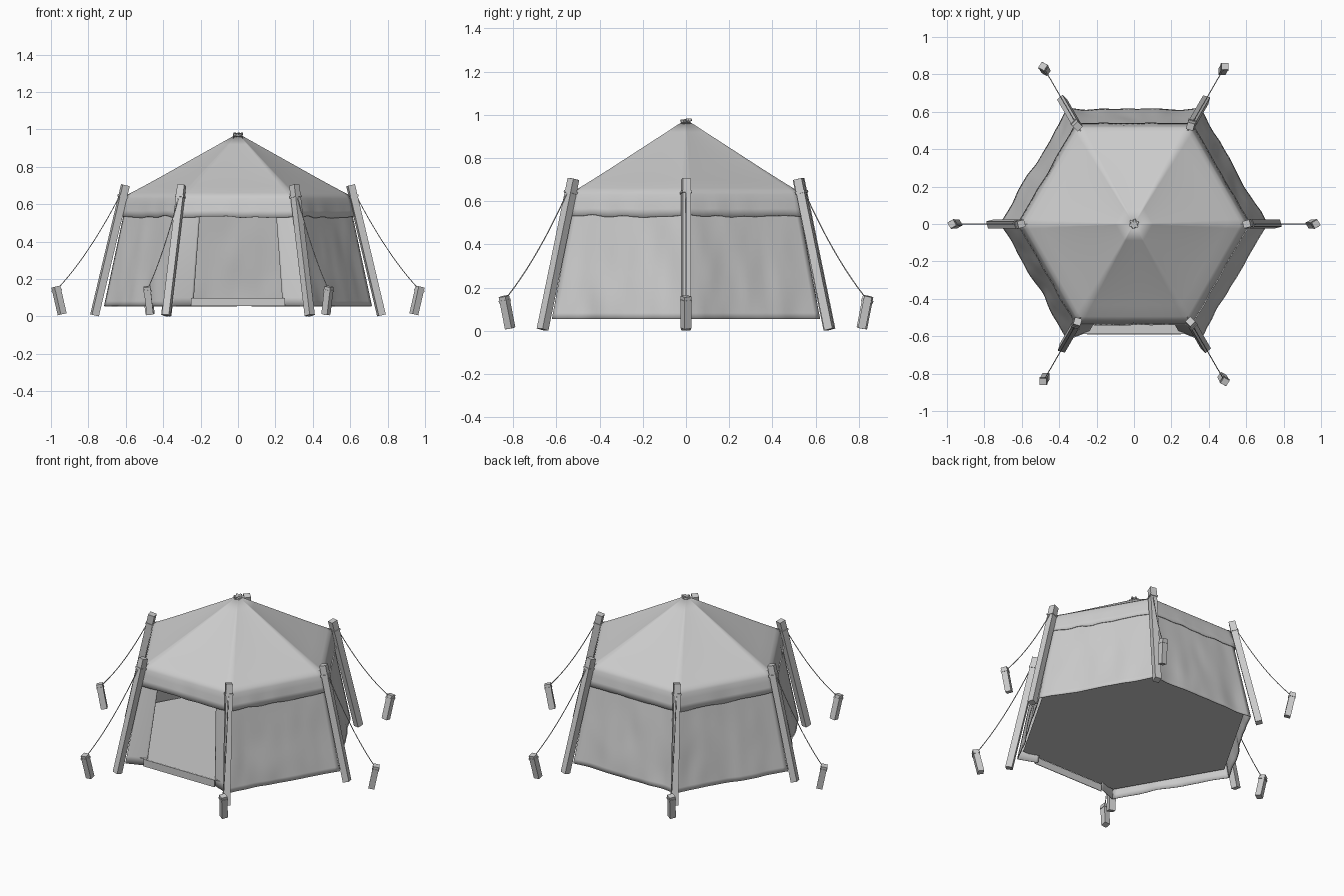
import bpy, bmesh, math
from mathutils import Vector, Matrix, noise

if "Cube" in bpy.data.objects:
    bpy.data.objects.remove(bpy.data.objects["Cube"], do_unlink=True)

grey = bpy.data.materials.new("plain grey")
grey.use_nodes = True
GREY = (0.6, 0.6, 0.6, 1)
grey.diffuse_color = GREY
grey.node_tree.nodes["Principled BSDF"].inputs["Base Color"].default_value = GREY

ANGLES = [math.radians(60 * k) for k in range(6)]


def polar(a, r, z):
    return Vector((r * math.cos(a), r * math.sin(a), z))


def finish(name, bm, angle=None, thick=0):
    bmesh.ops.recalc_face_normals(bm, faces=bm.faces)
    me = bpy.data.meshes.new(name)
    bm.to_mesh(me)
    bm.free()
    me.materials.append(grey)
    ob = bpy.data.objects.new(name, me)
    bpy.context.collection.objects.link(ob)
    if thick:
        mod = ob.modifiers.new("cloth thickness", 'SOLIDIFY')
        mod.thickness = thick
        mod.offset = 0
    if angle:
        bpy.ops.object.select_all(action='DESELECT')
        ob.select_set(True)
        bpy.context.view_layer.objects.active = ob
        bpy.ops.object.shade_smooth_by_angle(angle=math.radians(angle))


def sheet(bm, fn, nu, nv):
    """Grid of quads through fn(u, v)."""
    g = [[bm.verts.new(fn(i / nu, j / nv)) for j in range(nv + 1)] for i in range(nu + 1)]
    for i in range(nu):
        for j in range(nv):
            bm.faces.new((g[i][j], g[i + 1][j], g[i + 1][j + 1], g[i][j + 1]))


def beam(bm, a, b, width, ang):
    """Square bar from a to b, one side turned to the given heading."""
    axis = (b - a).normalized()
    side = Vector((-math.sin(ang), math.cos(ang), 0))
    side = (side - axis * side.dot(axis)).normalized()
    out = side.cross(axis)
    rot = Matrix((side, out, axis)).transposed().to_4x4()
    size = Matrix.Diagonal((width, width, (b - a).length, 1))
    bmesh.ops.create_cube(bm, size=1, matrix=Matrix.Translation((a + b) / 2) @ rot @ size)


def rope(name, points, radius):
    cu = bpy.data.curves.new(name, 'CURVE')
    cu.dimensions = '3D'
    cu.bevel_depth = radius
    cu.bevel_resolution = 1
    sp = cu.splines.new('POLY')
    sp.points.add(len(points) - 1)
    for p, co in zip(sp.points, points):
        p.co = (*co, 1)
    cu.materials.append(grey)
    bpy.context.collection.objects.link(bpy.data.objects.new(name, cu))


# Wall cloth: sloping flat panel with folds that fade at the top and corners
Z_LOW, Z_HIGH = 0.055, 0.6
R_LOW, R_HIGH = 0.715, 0.598


def wall_point(k, u, v):
    r = R_LOW + (R_HIGH - R_LOW) * v
    z = Z_LOW + (Z_HIGH - Z_LOW) * v
    a, b = polar(ANGLES[k], r, z), polar(ANGLES[(k + 1) % 6], r, z)
    p = a.lerp(b, u)
    out = Vector((a.x + b.x, a.y + b.y, 0)).normalized()
    pin = min(1, 8 * u, 8 * (1 - u)) * (1 - 0.85 * v)
    n = noise.noise(Vector((u * 4 + k * 9, v * 1.6 + u * 2, k))) \
        + 0.3 * noise.noise(Vector((u * 9, v * 3, k + 20)))
    return p + out * (0.014 * n - 0.004) * pin


bm = bmesh.new()
for k in (0, 1, 2, 3, 5):
    sheet(bm, lambda u, v: wall_point(k, u, v), 28, 20)
finish("cloth_walls", bm, 50, 0.004)

# Door flaps beside the opening, angled in toward it
bm = bmesh.new()


def flap_point(side, u, v):
    post = R_LOW + (R_HIGH - R_LOW) * v
    y = -post * math.sqrt(0.75)
    x = post / 2 * (1 - u) + (0.24 - 0.04 * v) * u
    inward = 0.045 * u * (1 - 0.7 * v)
    return Vector((side * x, y + inward, Z_LOW + (Z_HIGH - Z_LOW) * v))


for side in (-1, 1):
    sheet(bm, lambda u, v: flap_point(side, u, v), 10, 12)
finish("door_flaps", bm, 50, 0.004)

# Floor, with a sill strip hanging from its front edge under the door
FLOOR_R, FLOOR_Z = 0.68, 0.1
bm = bmesh.new()
bm.faces.new([bm.verts.new(polar(a, FLOOR_R, FLOOR_Z)) for a in ANGLES])
finish("floor", bm)
bm = bmesh.new()
sill_y = -FLOOR_R * math.sqrt(0.75)
sheet(bm, lambda u, v: Vector(((u - 0.5) * 0.5, sill_y - 0.003, Z_LOW + (FLOOR_Z - Z_LOW) * v)), 1, 1)
finish("door_sill", bm, None, 0.004)

# Roof: six flat slopes, rounded over into a wavy hanging skirt
PROFILE = [(0.012, 0.97), (0.1, 0.92), (0.2, 0.864), (0.3, 0.808), (0.4, 0.752), (0.5, 0.697),
           (0.57, 0.66), (0.592, 0.645), (0.6, 0.63), (0.608, 0.6), (0.614, 0.565), (0.622, 0.53)]


def roof_point(k, u, v):
    j = round(v * (len(PROFILE) - 1))
    r, z = PROFILE[j]
    p = polar(ANGLES[k], r, z).lerp(polar(ANGLES[(k + 1) % 6], r, z), u)
    belly = math.sin(math.pi * u) ** 0.7 if 0 < u < 1 else 0
    if z > 0.65:
        p.z -= 0.004 * belly * math.sin(math.pi * r / 0.6)
    else:
        drop = (0.645 - z) / 0.115
        n = noise.noise(Vector((p.x * 9, p.y * 9, 3)))
        p.z += 0.014 * n * drop ** 3
        p += Vector((p.x, p.y, 0)) * 0.016 * n * drop * belly
    return p


bm = bmesh.new()
for k in range(6):
    sheet(bm, lambda u, v: roof_point(k, u, v), 20, len(PROFILE) - 1)
bmesh.ops.remove_doubles(bm, verts=bm.verts, dist=0.0005)
finish("roof_cloth", bm, 60, 0.004)

# Leaning posts, ground stakes and their rope bands, each twisted a little
POST_TWIST, STAKE_TWIST = math.radians(15), math.radians(30)
posts, stakes, bands = bmesh.new(), bmesh.new(), bmesh.new()
for a in ANGLES:
    foot, head = polar(a, 0.767, 0.006), polar(a, 0.602, 0.702)
    low, top = polar(a, 0.94, 0.012), polar(a, 0.974, 0.16)
    beam(posts, foot, head, 0.039, a + POST_TWIST)
    beam(stakes, low, top, 0.036, a + STAKE_TWIST)
    beam(bands, foot.lerp(head, 0.905), foot.lerp(head, 0.92), 0.046, a + POST_TWIST)
    beam(bands, low.lerp(top, 0.82), low.lerp(top, 0.89), 0.041, a + STAKE_TWIST)
finish("corner_posts", posts)
finish("ground_stakes", stakes)
finish("rope_bands", bands)

# Guy ropes with a slight sag, and short ties from post to roof corner
for i, a in enumerate(ANGLES):
    start, end = polar(a, 0.635, 0.64), polar(a, 0.965, 0.148)
    line = []
    for j in range(13):
        t = j / 12
        line.append(start.lerp(end, t) - Vector((0, 0, 0.14 * t * (1 - t))))
    rope(f"guy_rope_{i + 1}", line, 0.0025)
    rope(f"corner_tie_{i + 1}", [polar(a, 0.56, 0.662), polar(a, 0.615, 0.64)], 0.004)

# Knot at the peak: a ring and crossed stubs
bm = bmesh.new()
for k in range(3):
    a = math.radians(60 * k + 20)
    d = polar(a, 0.026, 0)
    beam(bm, Vector((0, 0, 0.971)) - d, Vector((0, 0, 0.977)) + d, 0.012, a)
finish("peak_knot", bm)
ring = [polar(math.radians(30 * j), 0.016, 0.967) for j in range(13)]
rope("peak_ring", ring, 0.006)
